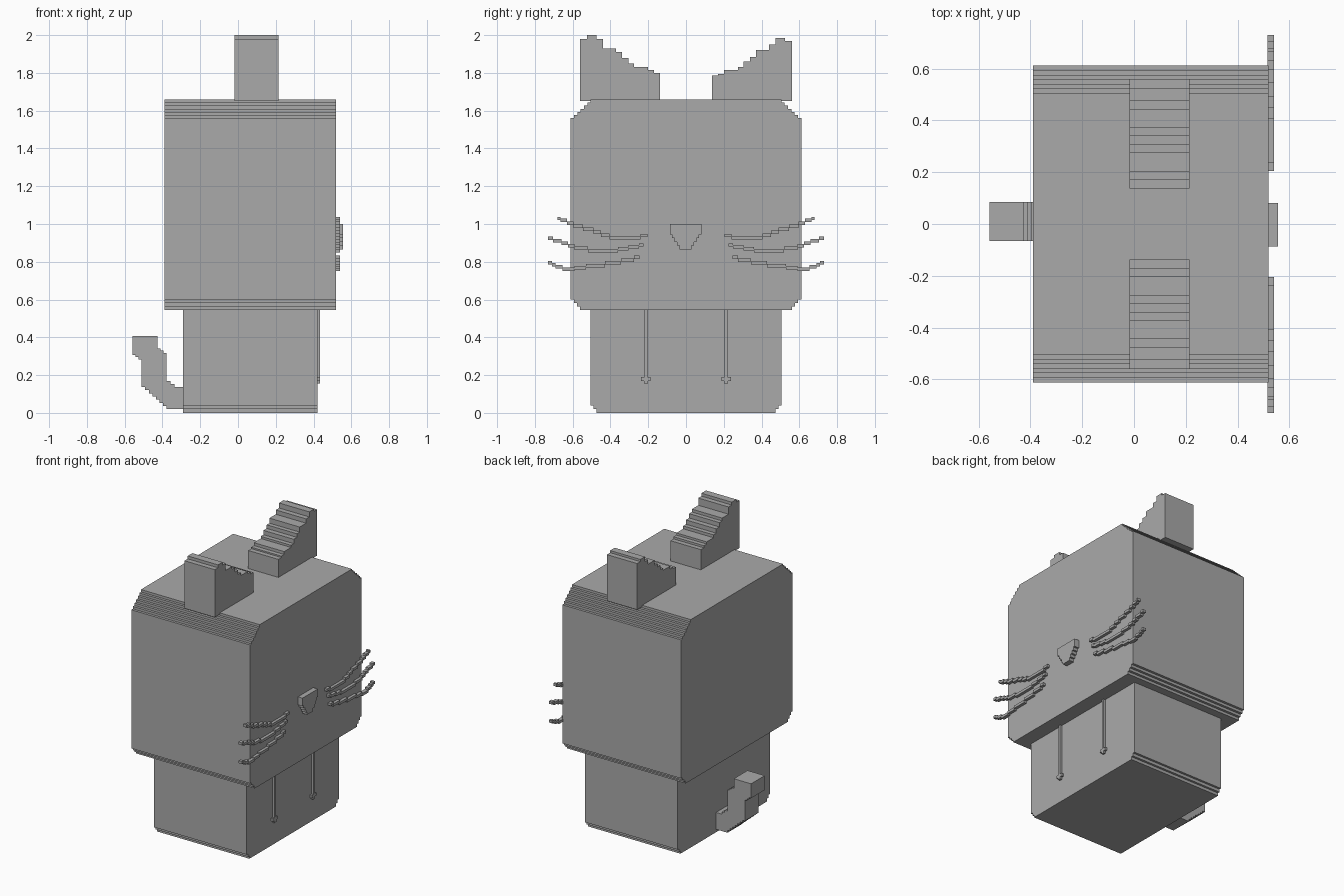
import bpy
import bmesh

cube = bpy.data.objects.get("Cube")
if cube:
    bpy.data.objects.remove(cube, do_unlink=True)

grey = bpy.data.materials.new("plain grey")
grey.use_nodes = True
COLOUR = (0.4, 0.4, 0.4, 1)
grey.diffuse_color = COLOUR
grey.node_tree.nodes["Principled BSDF"].inputs["Base Color"].default_value = COLOUR


def prism(name, outline, axis, lo, hi):
    """Extrude a flat outline, (y, z) along x or (x, z) along y."""
    def place(p, d):
        return (d, p[0], p[1]) if axis == "x" else (p[0], d, p[1])
    bm = bmesh.new()
    face = bm.faces.new([bm.verts.new(place(p, lo)) for p in outline])
    new = bmesh.ops.extrude_face_region(bm, geom=[face])["geom"]
    for v in new:
        if isinstance(v, bmesh.types.BMVert):
            v.co["xyz".index(axis)] = hi
    bmesh.ops.recalc_face_normals(bm, faces=bm.faces)
    mesh = bpy.data.meshes.new(name)
    bm.to_mesh(mesh)
    bm.free()
    mesh.materials.append(grey)
    obj = bpy.data.objects.new(name, mesh)
    bpy.context.collection.objects.link(obj)
    return obj


def stair(start, end, count, z_first):
    """Staircase points between two corners."""
    dy, dz = (end[0] - start[0]) / count, (end[1] - start[1]) / count
    pts = [start]
    for _ in range(count):
        y, z = pts[-1]
        pts.append((y, z + dz) if z_first else (y + dy, z))
        pts.append((y + dy, z + dz))
    return pts


def mirrored(half):
    return half + [(-y, z) for y, z in reversed(half)]


def steps(runs, end):
    """Level runs (start, height) turned into a stepped line."""
    pts = []
    for (y, z), nxt in zip(runs, runs[1:] + [(end, 0)]):
        pts += [(y, z), (nxt[0], z)]
    return pts


# Head and body: blocks with stepped edges
head = stair((0.56, 0.546), (0.611, 0.6), 3, True)
head += stair((0.611, 1.56), (0.505, 1.66), 6, False)
prism("head", mirrored(head), "x", -0.39, 0.52)

body = stair((0.475, 0), (0.505, 0.04), 2, True) + [(0.505, 0.55)]
prism("body", mirrored(body), "x", -0.29, 0.42)

# Ears: tall outside, stepping down towards the middle
EDGES = [0.56, 0.525, 0.475, 0.44, 0.37, 0.34, 0.305, 0.275, 0.2, 0.17]
EARS = {
    "right_ear": (-1, [1.98, 2.0, 1.98, 1.93, 1.91, 1.88, 1.85, 1.83, 1.815, 1.8]),
    "left_ear": (1, [1.97, 1.985, 1.95, 1.92, 1.885, 1.86, 1.83, 1.815, 1.795, 1.785]),
}
for name, (side, heights) in EARS.items():
    line = steps(list(zip(EDGES, heights)), 0.137)
    line = [(0.56, 1.65)] + line + [(0.137, 1.65)]
    prism(name, [(side * y, z) for y, z in line], "x", -0.018, 0.214)

# Tail: stepped hook behind the body
inner = [(-0.558, 0.407), (-0.426, 0.407)]
inner += stair((-0.426, 0.34), (-0.378, 0.307), 3, False)
inner += stair((-0.378, 0.17), (-0.335, 0.137), 2, False) + [(-0.285, 0.137)]
outer = [(-0.285, 0.02), (-0.378, 0.02)]
outer += stair((-0.378, 0.037), (-0.51, 0.153), 7, False)
outer += [(-0.51, 0.27)] + stair((-0.51, 0.27), (-0.558, 0.307), 3, True)[1:]
prism("tail", inner + outer, "y", -0.065, 0.085)

# Nose
nose = [(-0.086, 1.0), (0.082, 1.0)]
nose += stair((0.082, 0.945), (0.03, 0.866), 4, False)
nose += stair((-0.035, 0.866), (-0.086, 0.945), 4, True)
prism("nose", nose, "x", 0.51, 0.555)

# Whiskers: thin stepped ribbons, three on each cheek
WHISKERS = {
    "upper": ([(0.205, 0.93), (0.24, 0.918), (0.405, 0.932), (0.45, 0.948),
               (0.49, 0.964), (0.545, 0.98), (0.595, 0.996), (0.63, 1.01),
               (0.665, 1.02)], 0.68),
    "middle": ([(0.225, 0.88), (0.25, 0.87), (0.305, 0.86), (0.36, 0.85),
                (0.52, 0.862), (0.59, 0.875), (0.625, 0.889), (0.66, 0.902),
                (0.705, 0.915)], 0.73),
    "lower": ([(0.245, 0.815), (0.275, 0.8), (0.345, 0.785), (0.43, 0.77),
               (0.53, 0.76), (0.59, 0.752), (0.655, 0.765), (0.69, 0.775),
               (0.71, 0.785)], 0.73),
}
for side, word in ((1, "left"), (-1, "right")):
    for level, (runs, end) in WHISKERS.items():
        low = steps(runs, end)
        ribbon = low + [(y, z + 0.018) for y, z in reversed(low)]
        prism(f"{word}_{level}_whisker", [(side * y, z) for y, z in ribbon],
              "x", 0.515, 0.54)

    # Leg line: narrow strip ending in a small cross
    half = [(0.01, 0.155), (0.01, 0.17), (0.025, 0.17), (0.025, 0.19),
            (0.008, 0.19), (0.008, 0.55)]
    prism(f"{word}_leg_line", [(y + side * 0.212, z) for y, z in mirrored(half)],
          "x", 0.41, 0.435)
